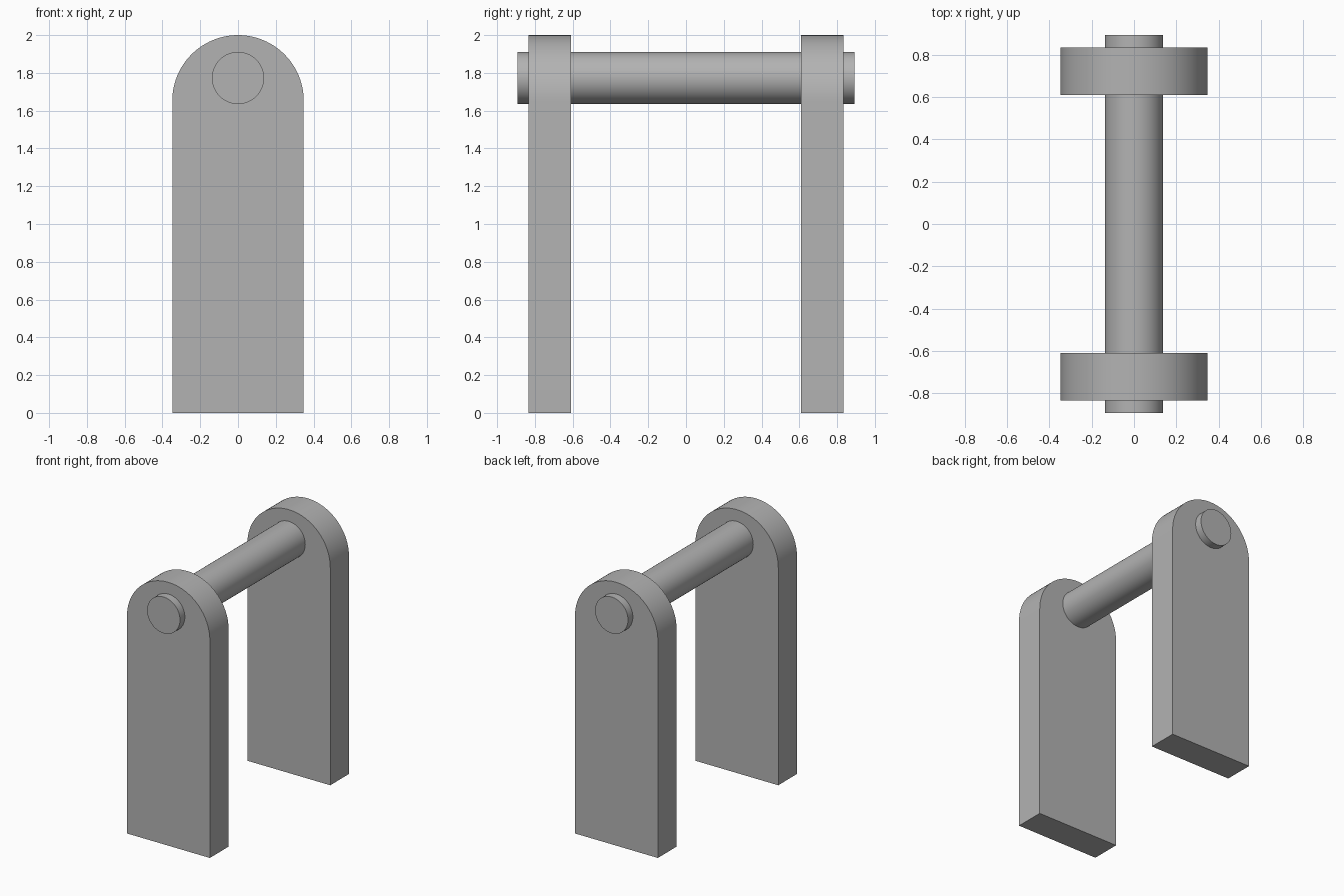
import bpy
import bmesh
from math import pi, cos, sin, radians
from mathutils import Vector

cube = bpy.data.objects.get("Cube")
if cube:
    bpy.data.objects.remove(cube, do_unlink=True)

HALF_WIDTH = 0.348
ARC_Z = 2 - HALF_WIDTH
PLATE_IN, PLATE_OUT = 0.61, 0.835
PIN_RADIUS, PIN_Z, PIN_HALF = 0.138, 1.773, 0.893

grey = bpy.data.materials.new("plain grey")
grey.use_nodes = True
colour = (0.45, 0.45, 0.45, 1)
grey.diffuse_color = colour
grey.node_tree.nodes["Principled BSDF"].inputs["Base Color"].default_value = colour


def extrude_profile(name, points, y0, y1):
    """Extrude an (x, z) outline along y into a closed solid."""
    bm = bmesh.new()
    face = bm.faces.new([bm.verts.new((x, y0, z)) for x, z in points])
    result = bmesh.ops.extrude_face_region(bm, geom=[face])
    moved = [v for v in result["geom"] if isinstance(v, bmesh.types.BMVert)]
    bmesh.ops.translate(bm, verts=moved, vec=Vector((0, y1 - y0, 0)))
    bmesh.ops.recalc_face_normals(bm, faces=bm.faces)
    mesh = bpy.data.meshes.new(name)
    bm.to_mesh(mesh)
    bm.free()
    mesh.materials.append(grey)
    obj = bpy.data.objects.new(name, mesh)
    bpy.context.collection.objects.link(obj)
    bpy.ops.object.select_all(action="DESELECT")
    obj.select_set(True)
    bpy.context.view_layer.objects.active = obj
    bpy.ops.object.shade_smooth_by_angle(angle=radians(30))
    return obj


def arc(radius, z, sweep, steps):
    return [(radius * cos(sweep * i / steps), z + radius * sin(sweep * i / steps))
            for i in range(steps + 1)]


# Upright plates with rounded tops
plate = [(-HALF_WIDTH, 0), (HALF_WIDTH, 0)] + arc(HALF_WIDTH, ARC_Z, pi, 48)
extrude_profile("front_plate", plate, -PLATE_OUT, -PLATE_IN)
extrude_profile("back_plate", plate, PLATE_IN, PLATE_OUT)

# Round pin running through both plates
circle = arc(PIN_RADIUS, PIN_Z, 2 * pi, 64)[:-1]
extrude_profile("cross_pin", circle, -PIN_HALF, PIN_HALF)
